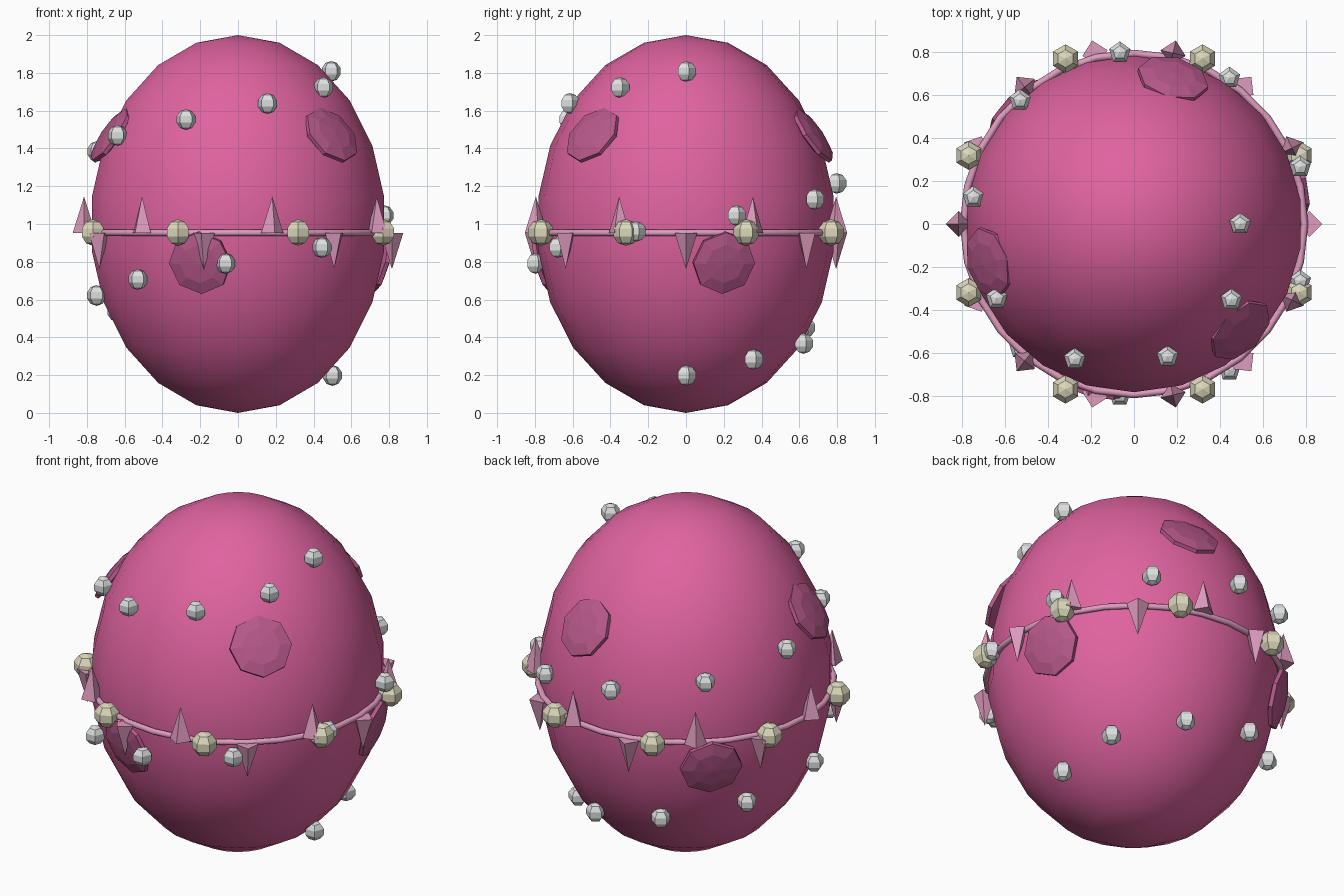
import bpy
import bmesh
from math import cos, sin, pi, radians, tau
from mathutils import Matrix, Vector

cube = bpy.data.objects.get("Cube")
if cube:
    bpy.data.objects.remove(cube)


def material(name, colour):
    mat = bpy.data.materials.new(name)
    mat.use_nodes = True
    mat.diffuse_color = (*colour, 1)
    bsdf = next(n for n in mat.node_tree.nodes if n.type == 'BSDF_PRINCIPLED')
    bsdf.inputs["Base Color"].default_value = (*colour, 1)
    return mat


PINK = material("shell_pink", (0.74, 0.125, 0.35))
DUSKY = material("dusky_pink", (0.48, 0.1, 0.26))
ROSE = material("pale_rose", (0.74, 0.33, 0.52))
CREAM = material("cream_gold", (0.72, 0.69, 0.5))
SILVER = material("silver_grey", (0.72, 0.74, 0.74))

CENTRE = Vector((0, 0, 1))
WIDTH = 0.79
BELT_Z = 0.953


def finish(name, bm, mat, matrix, smooth=False):
    mesh = bpy.data.meshes.new(name)
    bm.to_mesh(mesh)
    bm.free()
    for poly in mesh.polygons:
        poly.use_smooth = smooth
    mesh.materials.append(mat)
    obj = bpy.data.objects.new(name, mesh)
    obj.matrix_world = matrix
    bpy.context.collection.objects.link(obj)
    return obj


def ball(name, mat, segments, rings, radius, matrix, smooth=False):
    bm = bmesh.new()
    bmesh.ops.create_uvsphere(bm, u_segments=segments, v_segments=rings, radius=radius)
    return finish(name, bm, mat, matrix, smooth)


def around(angle, radius, z):
    return Vector((radius * cos(angle), radius * sin(angle), z))


def shell_radius(z):
    return WIDTH * (1 - (z - 1) ** 2) ** 0.5


# Egg-shaped shell
ball("egg_shell", PINK, 22, 11, 1,
     Matrix.Translation(CENTRE) @ Matrix.Diagonal((WIDTH, WIDTH, 1, 1)), True)

# Thin belt ring
bpy.ops.mesh.primitive_torus_add(major_segments=28, minor_segments=8,
                                 major_radius=0.793, minor_radius=0.017,
                                 location=(0, 0, BELT_Z))
belt = bpy.context.object
belt.name = "belt_ring"
belt.data.materials.append(ROSE)
bpy.ops.object.shade_smooth()

# Large cream beads on the belt
for i in range(8):
    place = around((i + 0.5) * tau / 8, 0.832, BELT_Z + 0.002)
    ball(f"belt_bead_{i + 1}", CREAM, 6, 5, 0.07, Matrix.Translation(place))

# Four-sided spikes, pointing down and up in turn
SPIKE = 0.192
for i in range(14):
    angle = i * tau / 14
    bm = bmesh.new()
    bmesh.ops.create_cone(bm, cap_ends=True, segments=4, radius1=0.06, radius2=0,
                          depth=SPIKE, matrix=Matrix.Translation((0, 0, SPIKE / 2)))
    flip = Matrix.Rotation(pi if i % 2 == 0 else 0, 4, 'X')
    finish(f"belt_spike_{i + 1}", bm, ROSE,
           Matrix.Translation(around(angle, 0.815, BELT_Z))
           @ Matrix.Rotation(angle, 4, 'Z') @ flip)

# Small silver beads winding twice around the shell
for i in range(20):
    t = i / 19
    z = 1.808 - 1.61 * t
    place = around(-2 * tau * t, shell_radius(z) + 0.028, z)
    ball(f"silver_bead_{i + 1}", SILVER, 5, 5, 0.055, Matrix.Translation(place))

# Flattened eight-sided spots, three above the belt and three below
for row, z, start in (("upper", 1.47, -45), ("lower", 0.795, 15)):
    for i in range(3):
        place = around(radians(start + 120 * i), shell_radius(z), z)
        turn = (place - CENTRE).to_track_quat('Z', 'Y').to_matrix().to_4x4()
        ball(f"{row}_spot_{i + 1}", DUSKY, 8, 5, 0.177,
             Matrix.Translation(place) @ turn @ Matrix.Diagonal((1, 1, 0.2, 1)))
